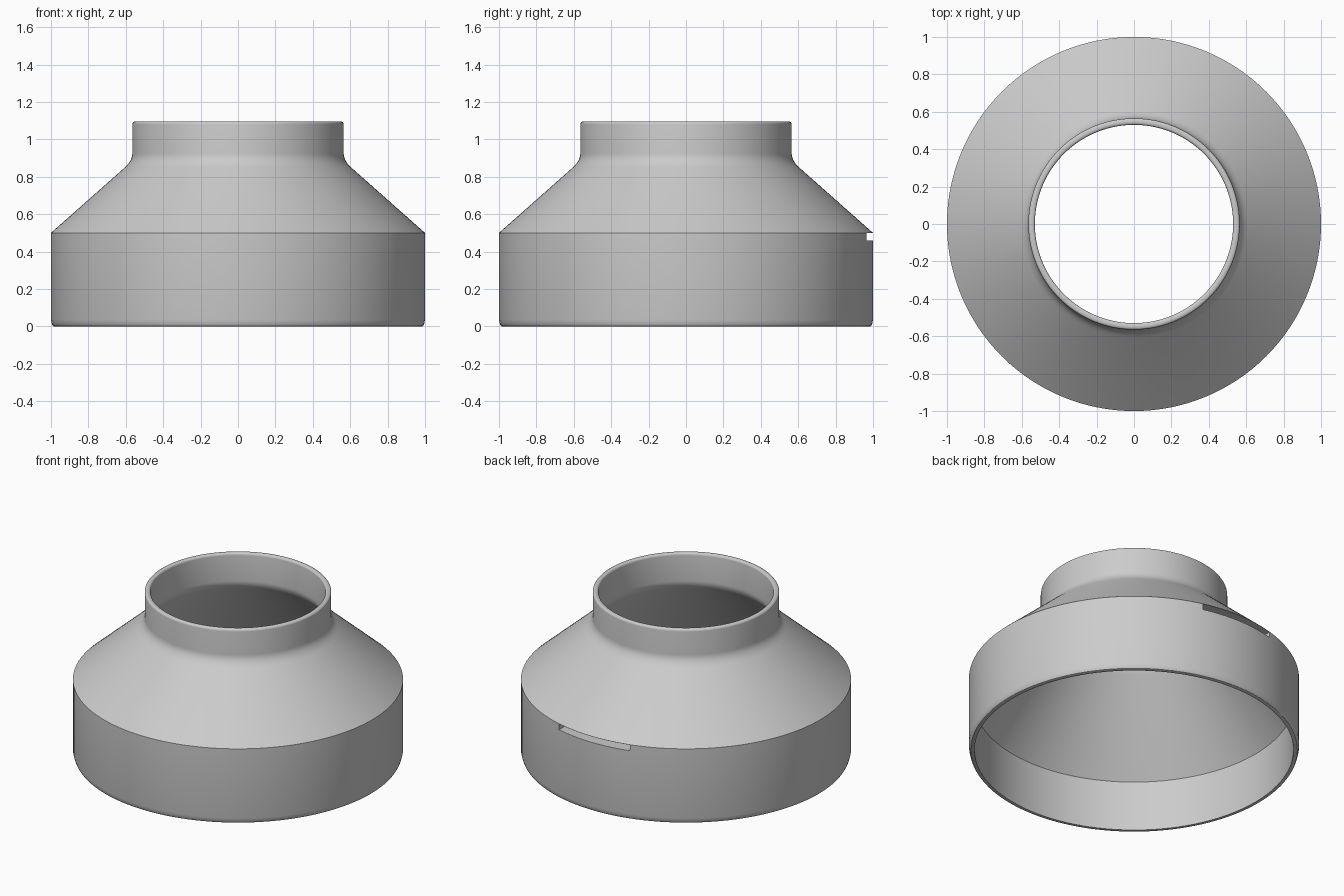
import bpy, bmesh, math
from mathutils import Vector

cube = bpy.data.objects.get("Cube")
if cube:
    bpy.data.objects.remove(cube, do_unlink=True)

SEGMENTS = 128

grey = bpy.data.materials.new("plain_grey")
grey.use_nodes = True
colour = (0.6, 0.6, 0.6, 1)
grey.diffuse_color = colour
grey.node_tree.nodes["Principled BSDF"].inputs["Base Color"].default_value = colour


def fillet(a, corner, b, steps=6):
    """Rounded corner between a and b as (radius, height) points."""
    a, c, b = Vector(a), Vector(corner), Vector(b)
    ts = [i / steps for i in range(steps + 1)]
    return [tuple(a * (1 - t) ** 2 + c * 2 * t * (1 - t) + b * t * t) for t in ts]


def lathe(name, profile):
    """Revolve a closed profile around the z axis."""
    bm = bmesh.new()
    rings = []
    for i in range(SEGMENTS):
        a = 2 * math.pi * i / SEGMENTS
        rings.append([bm.verts.new((r * math.cos(a), r * math.sin(a), z)) for r, z in profile])
    n = len(profile)
    for i in range(SEGMENTS):
        p, q = rings[i], rings[(i + 1) % SEGMENTS]
        for j in range(n):
            k = (j + 1) % n
            bm.faces.new((p[j], q[j], q[k], p[k]))
    bmesh.ops.recalc_face_normals(bm, faces=bm.faces)
    mesh = bpy.data.meshes.new(name)
    bm.to_mesh(mesh)
    bm.free()
    obj = bpy.data.objects.new(name, mesh)
    bpy.context.collection.objects.link(obj)
    mesh.materials.append(grey)
    return obj


# Reducer shell: outer skirt, cone and neck, then back down the inside
profile = fillet((0.985, 0), (0.994, 0), (1, 0.035), 4)
profile += [(1, 0.5)]
profile += fillet((0.605, 0.85), (0.565, 0.886), (0.565, 0.925))
profile += fillet((0.565, 1.08), (0.565, 1.095), (0.55, 1.095), 4)
profile += fillet((0.545, 1.095), (0.53, 1.095), (0.53, 1.08), 4)
profile += fillet((0.53, 0.91), (0.53, 0.88), (0.554, 0.85))
profile += [(0.966, 0.335), (0.966, 0)]
shell = lathe("reducer_shell", profile)

# Shallow slot under the shoulder at the back
bpy.ops.mesh.primitive_cube_add(size=1, location=(0, 0.97, 0.4795))
cutter = bpy.context.object
cutter.name = "slot_cutter"
cutter.scale = (0.526, 0.2, 0.039)
cutter.data.materials.append(grey)
cutter.hide_render = True

cut = shell.modifiers.new("slot", "BOOLEAN")
cut.operation = "DIFFERENCE"
cut.solver = "EXACT"
cut.object = cutter
bpy.ops.object.select_all(action="DESELECT")
shell.select_set(True)
bpy.context.view_layer.objects.active = shell
bpy.ops.object.modifier_apply(modifier=cut.name)
bpy.data.objects.remove(cutter, do_unlink=True)

bpy.ops.object.shade_smooth_by_angle(angle=math.radians(30))
